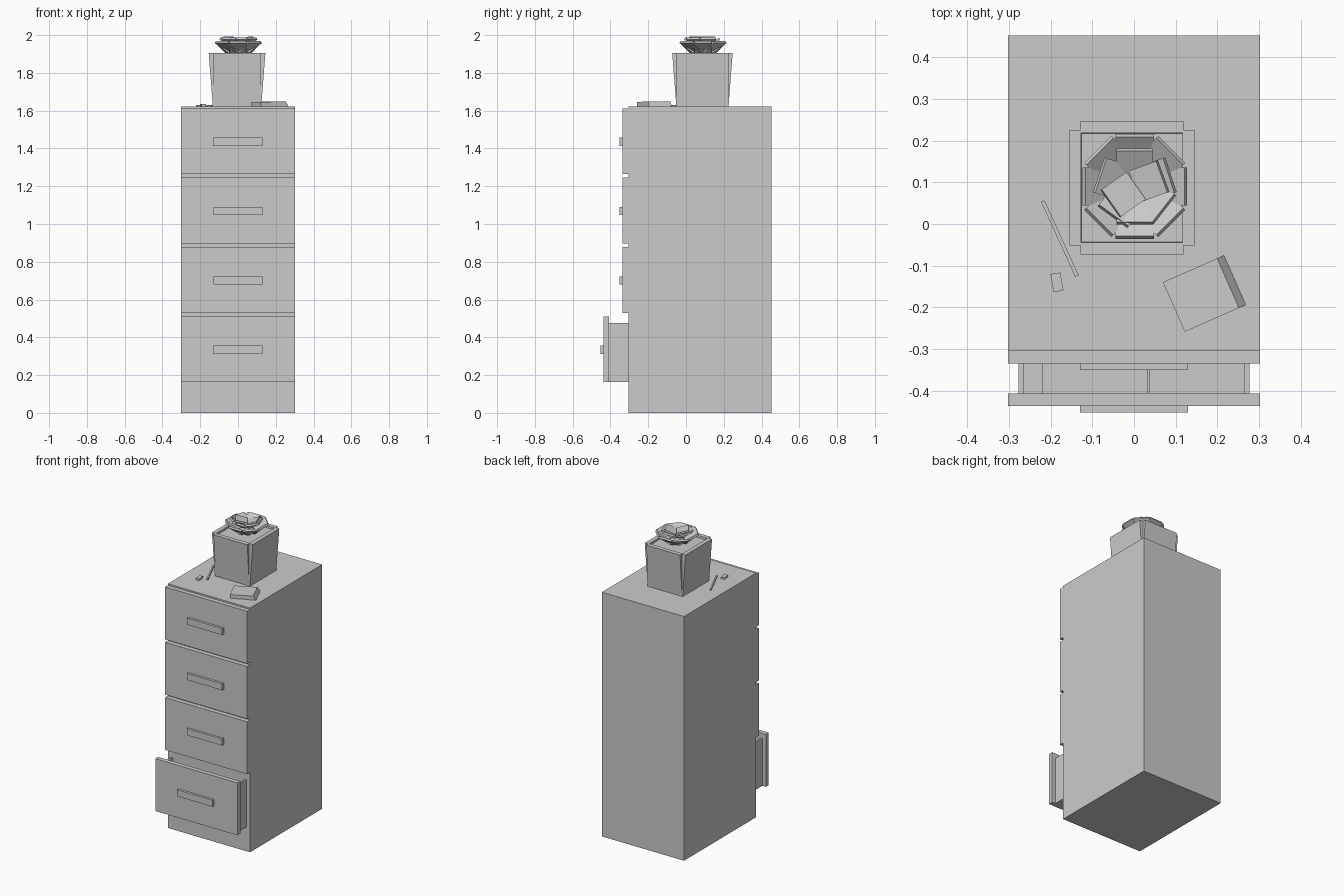
import bpy
import bmesh
from math import radians, pi, cos, sin
from mathutils import Matrix, Vector

if "Cube" in bpy.data.objects:
    bpy.data.objects.remove(bpy.data.objects["Cube"], do_unlink=True)

GREY = (0.6, 0.6, 0.6, 1)
grey = bpy.data.materials.new("plain grey")
grey.diffuse_color = GREY
grey.use_nodes = True
grey.node_tree.nodes["Principled BSDF"].inputs["Base Color"].default_value = GREY


def finish(name, bm, matrix=Matrix()):
    bmesh.ops.recalc_face_normals(bm, faces=bm.faces)
    mesh = bpy.data.meshes.new(name)
    bm.to_mesh(mesh)
    bm.free()
    mesh.materials.append(grey)
    ob = bpy.data.objects.new(name, mesh)
    ob.matrix_world = matrix
    bpy.context.collection.objects.link(ob)
    return ob


def box(name, low, high, matrix=Matrix()):
    """Box between two opposite corners, optionally placed by a matrix."""
    low, high = Vector(low), Vector(high)
    bm = bmesh.new()
    bmesh.ops.create_cube(bm, size=1)
    bmesh.ops.scale(bm, vec=high - low, verts=bm.verts)
    bmesh.ops.translate(bm, vec=(low + high) / 2, verts=bm.verts)
    return finish(name, bm, matrix)


def place(x, y, z, turn=0, tilt=0):
    return (Matrix.Translation((x, y, z)) @ Matrix.Rotation(radians(turn), 4, "Z")
            @ Matrix.Rotation(radians(tilt), 4, "Y"))


# Cabinet body
W, FRONT, BACK, TOP = 0.302, -0.305, 0.452, 1.622
box("cabinet_body", (-W, FRONT, 0), (W, BACK, TOP))

# Drawer fronts with handles; the lowest one is pulled out
for i in range(4):
    z = 0.163 + i * 0.367
    pull = 0.102 if i == 0 else 0
    y = FRONT - pull
    box(f"drawer_front_{i + 1}", (-W, y - 0.03, z), (W, y, z + 0.348))
    box(f"drawer_handle_{i + 1}", (-0.13, y - 0.046, z + 0.15),
        (0.13, y - 0.03, z + 0.193))

# Open drawer tray and its dividers
Y0, Y1, Z0, Z1 = -0.407, FRONT, 0.163, 0.477
box("drawer_floor", (-0.277, Y0, Z0), (0.277, Y1, Z0 + 0.012))
for side, s in (("left", 1), ("right", -1)):
    box(f"drawer_{side}_wall", (s * 0.265, Y0, Z0), (s * 0.277, Y1, Z1))
box("drawer_papers", (-0.265, Y0, Z0 + 0.012), (-0.22, Y1, 0.2))
box("drawer_divider", (0.033, Y0 + 0.002, Z0 + 0.012), (0.037, -0.35, 0.4))

# Planter: four slabs leaning outward around a block of soil
CX, CY = -0.005, 0.087
for i, (name, reach, half) in enumerate((("left", 0.15, 0.139), ("back", 0.16, 0.124),
                                         ("right", 0.15, 0.139), ("front", 0.16, 0.124))):
    bm = bmesh.new()
    bmesh.ops.create_cube(bm, size=1)
    for v in bm.verts:
        up = v.co.z > 0
        r = reach if up else reach - 0.022
        v.co = (r if v.co.x > 0 else r - 0.028,
                half if v.co.y > 0 else -half,
                1.905 if up else TOP)
    finish(f"planter_{name}_panel", bm, place(CX, CY, 0, 90 * i))
box("planter_soil", (CX - 0.121, CY - 0.13, TOP), (CX + 0.121, CY + 0.13, 1.892))

# Succulent: rings of thick square leaves forming a shallow bowl
PX, PY = 0.002, 0.09


def leaf(name, turn, radius, z, tilt, length, width):
    a = radians(turn)
    box(name, (-length / 2, -width / 2, -0.006), (length / 2, width / 2, 0.006),
        place(PX + radius * cos(a), PY + radius * sin(a), z, turn, -tilt))


for i in range(8):
    leaf(f"outer_leaf_{i + 1}", 45 * i, 0.085, 1.936, 36, 0.092, 0.092)
for i, turn in enumerate((90, 18, -38, -90, 162, 234)):
    leaf(f"inner_leaf_{i + 1}", turn, 0.053, 1.962, 28, 0.08, 0.088)
leaf("heart_leaf_1", 215, 0.034, 1.978, 14, 0.075, 0.08)
leaf("heart_leaf_2", 20, 0.036, 1.972, 22, 0.075, 0.08)

# Pencil and eraser
box("pencil", (-0.099, -0.0045, 0), (0.099, 0.0045, 0.009), place(-0.178, -0.035, TOP, -65.5))
box("eraser", (-0.012, -0.022, 0), (0.012, 0.022, 0.012), place(-0.185, -0.14, TOP, 10))

# Note pad with a sloping edge
bm = bmesh.new()
profile = ((-0.08, 0), (0.08, 0), (0.062, 0.027), (-0.08, 0.024))
ends = [[bm.verts.new((x, y, z)) for x, z in profile] for y in (-0.065, 0.065)]
for ring in ends:
    bm.faces.new(ring)
for i in range(4):
    j = (i + 1) % 4
    bm.faces.new((ends[0][i], ends[0][j], ends[1][j], ends[1][i]))
finish("note_pad", bm, place(0.169, -0.167, TOP, 23.8))
